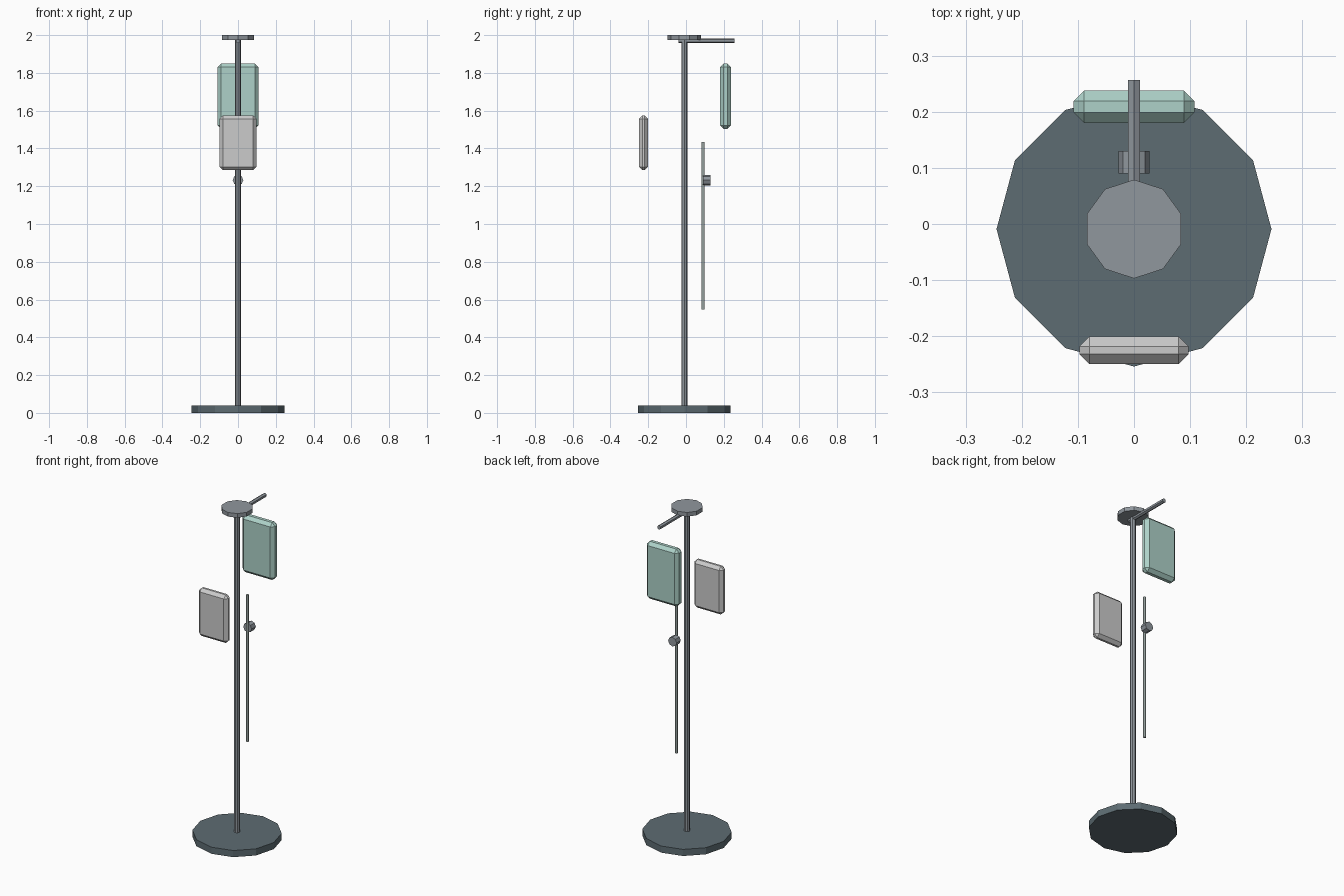
import bpy
from math import pi

if "Cube" in bpy.data.objects:
    bpy.data.objects.remove(bpy.data.objects["Cube"])


def material(name, rgb):
    m = bpy.data.materials.new(name)
    m.diffuse_color = (*rgb, 1)
    m.use_nodes = True
    m.node_tree.nodes["Principled BSDF"].inputs["Base Color"].default_value = m.diffuse_color
    return m


STEEL = material("steel", (0.28, 0.31, 0.34))
DARK = material("dark_steel", (0.11, 0.15, 0.17))
MINT = material("mint_fluid", (0.42, 0.64, 0.58))
PALE = material("pale_fluid", (0.60, 0.63, 0.61))
CLEAR = material("clear_tube", (0.50, 0.58, 0.56))


def rod(name, sides, r, start, end, mat, along_y=False):
    """Flat-sided cylinder between two points on the x = 0 plane."""
    mid = [(a + b) / 2 for a, b in zip(start, end)]
    length = sum(abs(b - a) for a, b in zip(start, end))
    bpy.ops.mesh.primitive_cylinder_add(
        vertices=sides, radius=r, depth=length, location=mid,
        rotation=(pi / 2 if along_y else 0, 0, 0))
    ob = bpy.context.object
    ob.name = name
    ob.data.materials.append(mat)
    return ob


def bag(name, size, centre, bevel, mat):
    """Chamfered box for a fluid bag."""
    bpy.ops.mesh.primitive_cube_add(size=1, location=centre)
    ob = bpy.context.object
    ob.name = name
    ob.scale = size
    bpy.ops.object.transform_apply(location=False, rotation=False, scale=True)
    mod = ob.modifiers.new("chamfer", 'BEVEL')
    mod.width = bevel
    mod.segments = 1
    ob.data.materials.append(mat)
    return ob


Y = -0.009  # stand axis

# Stand: base, pole, cap and hanging arm
rod("base", 12, 0.245, (0, Y, 0), (0, Y, 0.04), DARK)
rod("pole", 8, 0.016, (0, Y, 0.03), (0, Y, 1.98), STEEL)
rod("top_cap", 10, 0.088, (0, Y, 1.975), (0, Y, 2.0), STEEL)
rod("hanging_arm", 6, 0.0125, (0, -0.04, 1.97), (0, 0.257, 1.97), STEEL, True)

# Fluid bags
bag("back_bag", (0.216, 0.058, 0.346), (0, 0.209, 1.676), 0.019, MINT)
bag("front_bag", (0.195, 0.049, 0.29), (0, -0.225, 1.43), 0.018, PALE)

# Drip tube and its clamp wheel
rod("drip_tube", 6, 0.0085, (0, 0.09, 0.547), (0, 0.09, 1.433), CLEAR)
rod("clamp_wheel", 8, 0.028, (0, 0.09, 1.232), (0, 0.13, 1.232), STEEL, True)
